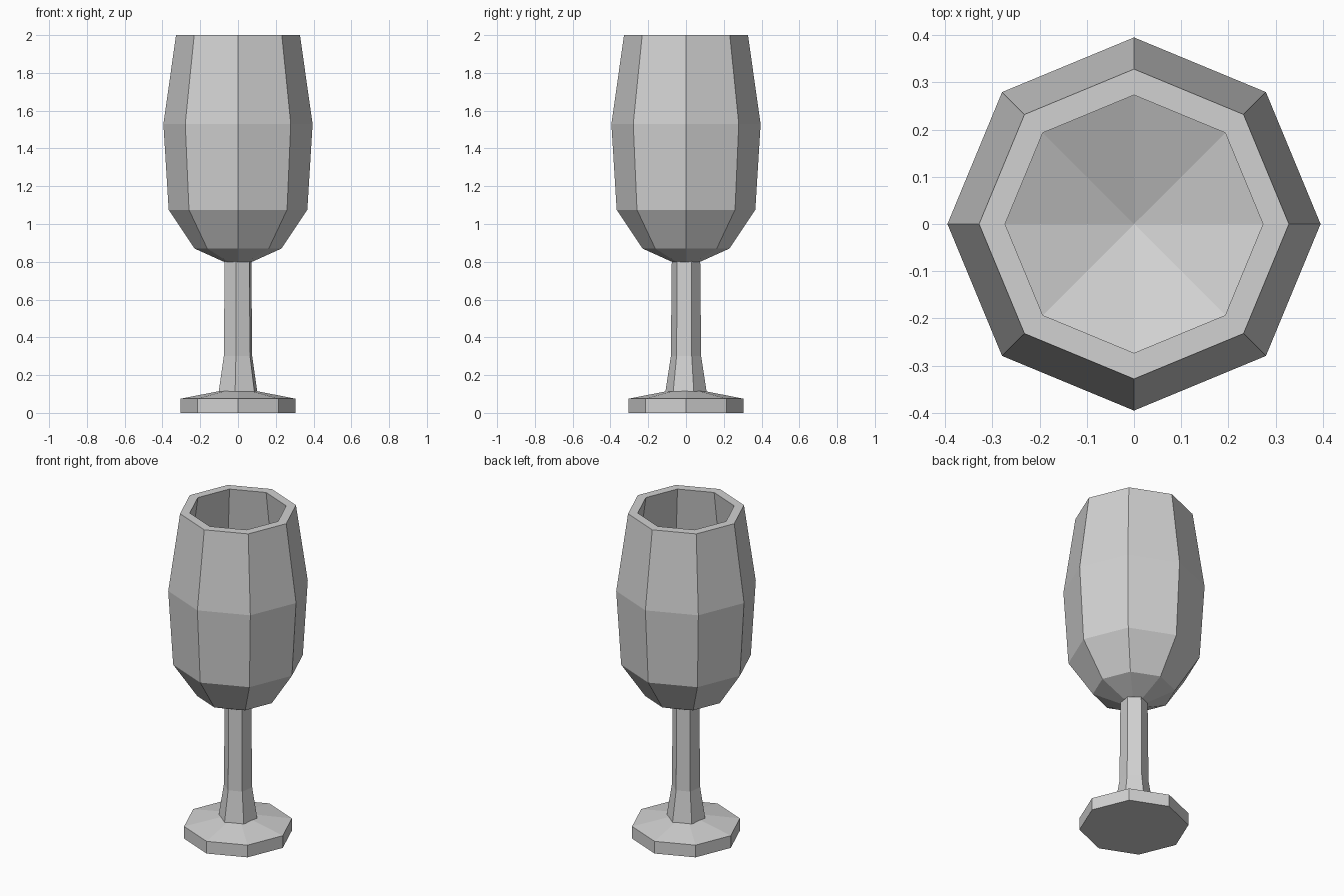
import bpy
import bmesh
import math

cube = bpy.data.objects.get("Cube")
if cube:
    bpy.data.objects.remove(cube, do_unlink=True)

# Single grey material
grey = bpy.data.materials.new("pale grey")
grey.use_nodes = True
colour = (0.64, 0.64, 0.64, 1)
grey.diffuse_color = colour
grey.node_tree.nodes["Principled BSDF"].inputs["Base Color"].default_value = colour


def lathe(name, profile, sides, turn=0):
    """Spin a (radius, height) profile; radius 0 makes a point, open ends are capped."""
    bm = bmesh.new()
    rings = []
    for r, z in profile:
        count = sides if r else 1
        angles = [math.radians(turn) + math.tau * i / sides for i in range(count)]
        rings.append([bm.verts.new((r * math.cos(a), r * math.sin(a), z)) for a in angles])
    for low, high in zip(rings, rings[1:]):
        for i in range(sides):
            j = (i + 1) % sides
            if len(high) == 1:
                bm.faces.new((low[i], low[j], high[0]))
            else:
                bm.faces.new((low[i], low[j], high[j], high[i]))
    for ring in (rings[0], rings[-1]):
        if len(ring) > 1:
            bm.faces.new(ring)
    bmesh.ops.recalc_face_normals(bm, faces=bm.faces)
    mesh = bpy.data.meshes.new(name)
    bm.to_mesh(mesh)
    bm.free()
    mesh.materials.append(grey)
    obj = bpy.data.objects.new(name, mesh)
    bpy.context.collection.objects.link(obj)
    return obj


# Foot: thin octagonal disc with a shallow sloping top
lathe("foot", [(0.305, 0), (0.305, 0.075), (0.1, 0.115)], 8)

# Stem: six-sided, flared at the bottom
lathe("stem", [(0.11, 0.113), (0.081, 0.3), (0.076, 0.81)], 6, turn=22)

# Bowl: outside wall up to the rim, then inside wall down to the hollow's lowest point
outside = [(0.075, 0.8), (0.23, 0.87), (0.367, 1.075), (0.395, 1.53), (0.328, 2)]
inside = [(0.273, 2), (0.34, 1.53), (0.315, 1.1), (0, 0.98)]
lathe("bowl", outside + inside, 8)
